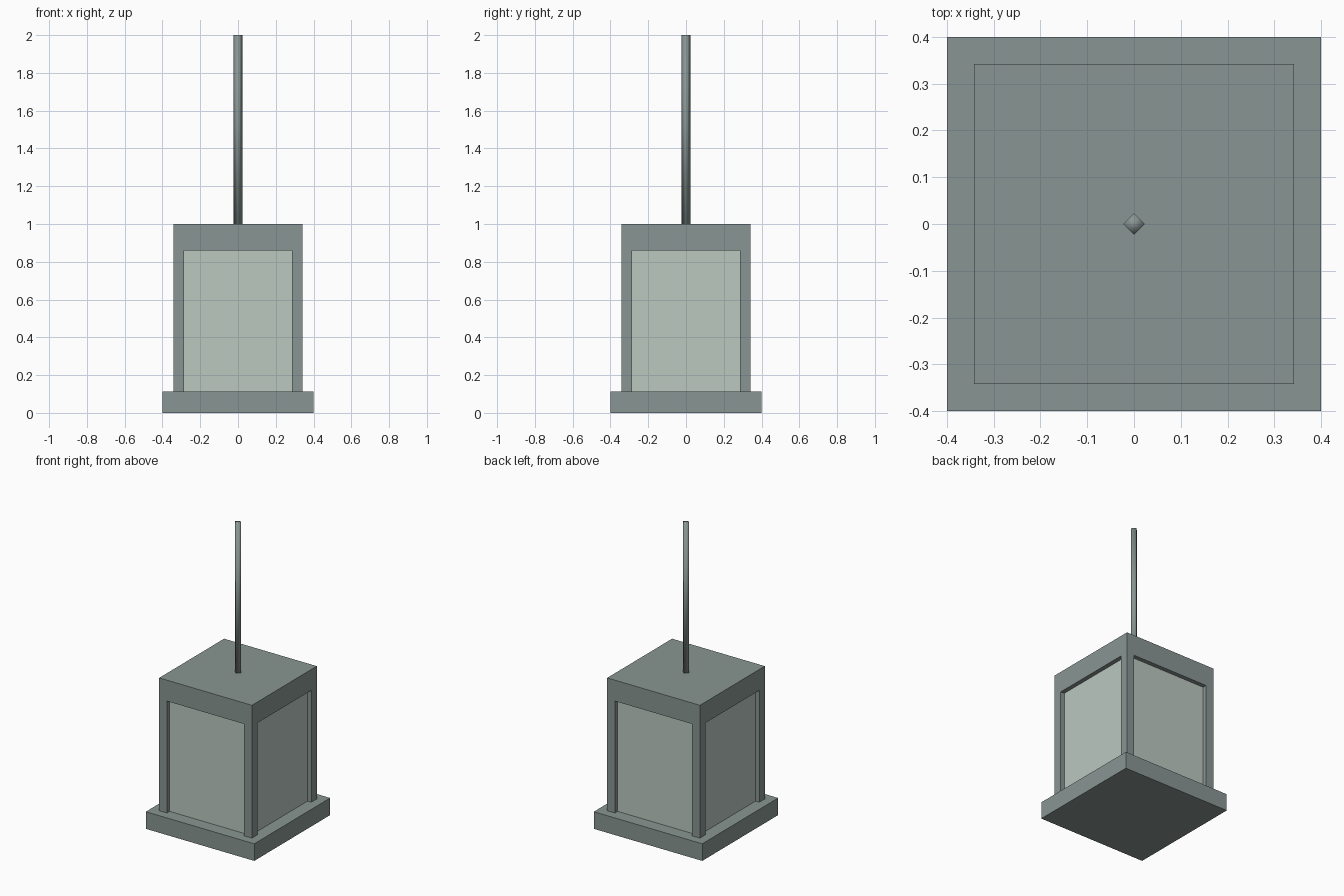
import bpy, math

if "Cube" in bpy.data.objects:
    bpy.data.objects.remove(bpy.data.objects["Cube"])


def material(name, rgb):
    m = bpy.data.materials.new(name)
    m.diffuse_color = (*rgb, 1.0)
    m.use_nodes = True
    m.node_tree.nodes["Principled BSDF"].inputs["Base Color"].default_value = m.diffuse_color
    return m


METAL = material("grey_green_metal", (0.25, 0.305, 0.292))
GLASS = material("pale_glass", (0.497, 0.578, 0.527))


def box(name, mat, centre, size):
    bpy.ops.mesh.primitive_cube_add(size=1, location=centre)
    ob = bpy.context.object
    ob.name = name
    ob.scale = size
    bpy.ops.object.transform_apply(location=False, rotation=False, scale=True)
    ob.data.materials.append(mat)
    return ob


BASE_TOP, CAP_BOTTOM, CAP_TOP = 0.114, 0.86, 1.0
HALF, POST = 0.342, 0.057
MID, TALL = (BASE_TOP + CAP_BOTTOM) / 2, CAP_BOTTOM - BASE_TOP

# Base slab and roof block
box("base", METAL, (0, 0, BASE_TOP / 2), (0.8, 0.8, BASE_TOP))
box("roof", METAL, (0, 0, (CAP_BOTTOM + CAP_TOP) / 2),
    (2 * HALF, 2 * HALF, CAP_TOP - CAP_BOTTOM))

# Corner posts
for sx in (-1, 1):
    for sy in (-1, 1):
        c = HALF - POST / 2
        box("corner_post", METAL, (sx * c, sy * c, MID), (POST, POST, TALL))

# Glass body, recessed half a post behind the frame
g = 2 * HALF - POST
box("glass", GLASS, (0, 0, MID), (g, g, TALL))

# Four-sided hanging rod, corners facing the axes
bpy.ops.mesh.primitive_cone_add(vertices=4, radius1=0.023, radius2=0.023,
                                depth=1.0, location=(0, 0, 1.5))
rod = bpy.context.object
rod.name = "hanging_rod"
rod.data.materials.append(METAL)
for p in rod.data.polygons:
    p.use_smooth = abs(p.normal.z) < 0.5
rod.data.set_sharp_from_angle(angle=math.radians(100))
